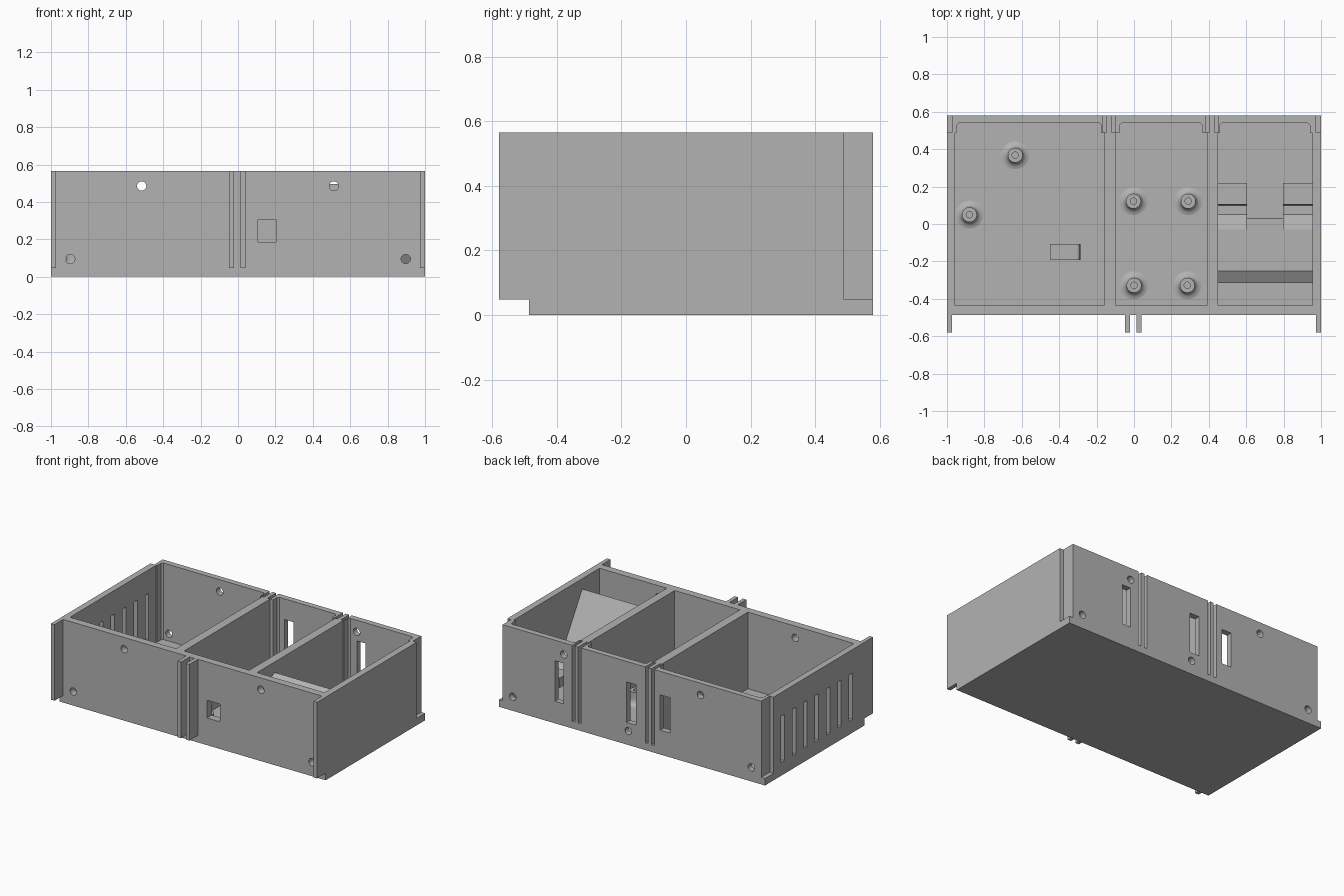
import bpy, bmesh, math

if "Cube" in bpy.data.objects:
    bpy.data.objects.remove(bpy.data.objects["Cube"])

grey = bpy.data.materials.new("plain_grey")
grey.diffuse_color = (0.45, 0.45, 0.45, 1)
grey.use_nodes = True
grey.node_tree.nodes["Principled BSDF"].inputs["Base Color"].default_value = grey.diffuse_color

FLOOR, LEDGE, TOP = 0.045, 0.048, 0.565
FRONT, BACK = -0.487, 0.58


def finish(name, bm):
    bmesh.ops.recalc_face_normals(bm, faces=bm.faces[:])
    mesh = bpy.data.meshes.new(name)
    bm.to_mesh(mesh)
    bm.free()
    mesh.materials.append(grey)
    ob = bpy.data.objects.new(name, mesh)
    bpy.context.collection.objects.link(ob)
    return ob


def prism(name, outline, place, lo, hi):
    """Extrude a 2D outline from lo to hi; place(u, v, w) gives the 3D point."""
    bm = bmesh.new()
    a = [bm.verts.new(place(u, v, lo)) for u, v in outline]
    b = [bm.verts.new(place(u, v, hi)) for u, v in outline]
    n = len(a)
    bm.faces.new(a)
    bm.faces.new(b[::-1])
    for i in range(n):
        j = (i + 1) % n
        bm.faces.new((a[i], a[j], b[j], b[i]))
    return finish(name, bm)


def along_z(u, v, w): return (u, v, w)
def along_y(u, v, w): return (u, w, v)
def along_x(u, v, w): return (w, u, v)


def box(name, x0, x1, y0, y1, z0, z1):
    return prism(name, [(x0, y0), (x1, y0), (x1, y1), (x0, y1)], along_z, z0, z1)


def round_cut(x, z, y0, y1, r=0.025, n=20):
    pts = [(x + r * math.cos(2 * math.pi * i / n), z + r * math.sin(2 * math.pi * i / n))
           for i in range(n)]
    return prism("cutter", pts, along_y, y0, y1)


def cut(target, cutter):
    mod = target.modifiers.new("cut", 'BOOLEAN')
    mod.operation, mod.solver, mod.object = 'DIFFERENCE', 'EXACT', cutter
    bpy.context.view_layer.objects.active = target
    bpy.ops.object.modifier_apply(modifier=mod.name)
    bpy.data.objects.remove(cutter)


# Case: solid block hollowed into three compartments
case = box("case", -1, 1, FRONT, BACK, 0, TOP)
for x0, x1, p0, p1 in [(-0.957, -0.16, -0.949, -0.174),
                       (-0.10, 0.39, -0.078, 0.366),
                       (0.449, 0.955, 0.457, 0.941)]:
    c, yb, yp = 0.012, 0.487, 0.54
    outline = [(x0, -0.436), (x1, -0.436), (x1, yb), (p1, yb), (p1, yp - c), (p1 - c, yp),
               (p0 + c, yp), (p0, yp - c), (p0, yb), (x0, yb)]
    cut(case, prism("cutter", outline, along_z, FLOOR, 0.7))

# Rear joint slots
for x0, x1 in [(-1.1, -0.972), (-0.168, -0.147), (-0.12, -0.10),
               (0.382, 0.404), (0.43, 0.449), (0.972, 1.1)]:
    cut(case, box("cutter", x0, x1, 0.489, 0.7, LEDGE, 0.7))

# Screw holes
low, high = 0.095, 0.485
for x, z in [(-0.897, low), (-0.515, high), (0.513, high), (0.897, low)]:
    cut(case, round_cut(x, z, -0.6, -0.4))
    cut(case, round_cut(x, z, 0.52, 0.7))
cut(case, round_cut(0.028, low, 0.52, 0.7))

# Front port and rear windows
cut(case, box("cutter", 0.108, 0.204, -0.6, -0.4, 0.185, 0.305))
for x0, x1, z0, z1 in [(0.515, 0.58, 0.15, 0.425), (-0.03, 0.04, 0.15, 0.425),
                       (-0.285, -0.212, 0.165, 0.405)]:
    cut(case, box("cutter", x0, x1, 0.52, 0.7, z0, z1))

# Vents in the left wall
for i in range(7):
    y = 0.39 - i * 0.122
    cut(case, box("cutter", -1.1, -0.9, y - 0.018, y + 0.018, 0.09, 0.405))

# Front joint flanges
for x0, x1 in [(-1, -0.973), (-0.048, -0.022), (0.014, 0.04), (0.973, 1)]:
    box("front_flange", x0, x1, -0.58, FRONT, LEDGE, TOP)

# Screw posts with a flared foot and a blind hole
post_profile = [(0.075, 0), (0.06, 0.004), (0.048, 0.013), (0.042, 0.026), (0.04, 0.04),
                (0.04, 0.085), (0.017, 0.085), (0.017, 0.02)]
for px, py in [(-0.635, 0.368), (-0.88, 0.05), (-0.003, 0.122), (0.29, 0.122),
               (0, -0.328), (0.285, -0.328)]:
    bm = bmesh.new()
    n = 24
    rings = [[bm.verts.new((px + r * math.cos(2 * math.pi * i / n),
                            py + r * math.sin(2 * math.pi * i / n), FLOOR + h))
              for i in range(n)] for r, h in post_profile]
    for a, b in zip(rings, rings[1:]):
        for i in range(n):
            j = (i + 1) % n
            bm.faces.new((a[i], a[j], b[j], b[i]))
    bm.faces.new(rings[-1])
    bm.faces.new(rings[0][::-1])
    post = finish("screw_post", bm)
    bpy.ops.object.select_all(action='DESELECT')
    post.select_set(True)
    bpy.context.view_layer.objects.active = post
    bpy.ops.object.shade_smooth_by_angle(angle=math.radians(35))

# Small clip on the left floor, with a rounded end
prism("floor_clip", [(-0.45, 0.03), (-0.285, 0.03), (-0.286, 0.075), (-0.291, 0.088),
                     (-0.302, 0.095), (-0.45, 0.095)], along_x and along_y, -0.192, -0.107)

# Leaning plate in the right compartment
prism("leaning_plate", [(-0.25, 0.495), (-0.315, 0.455), (-0.055, 0.03), (0.038, 0.03)],
      along_x, 0.44, 0.96)

# Stepped holders at each side of the plate foot
holder = [(-0.03, 0.03), (-0.03, 0.15), (0.05, 0.075), (0.10, 0.075), (0.105, 0.11),
          (0.22, 0.11), (0.22, 0.03)]
for x0, x1 in [(0.445, 0.603), (0.797, 0.96)]:
    prism("plate_holder", holder, along_x, x0, x1)
